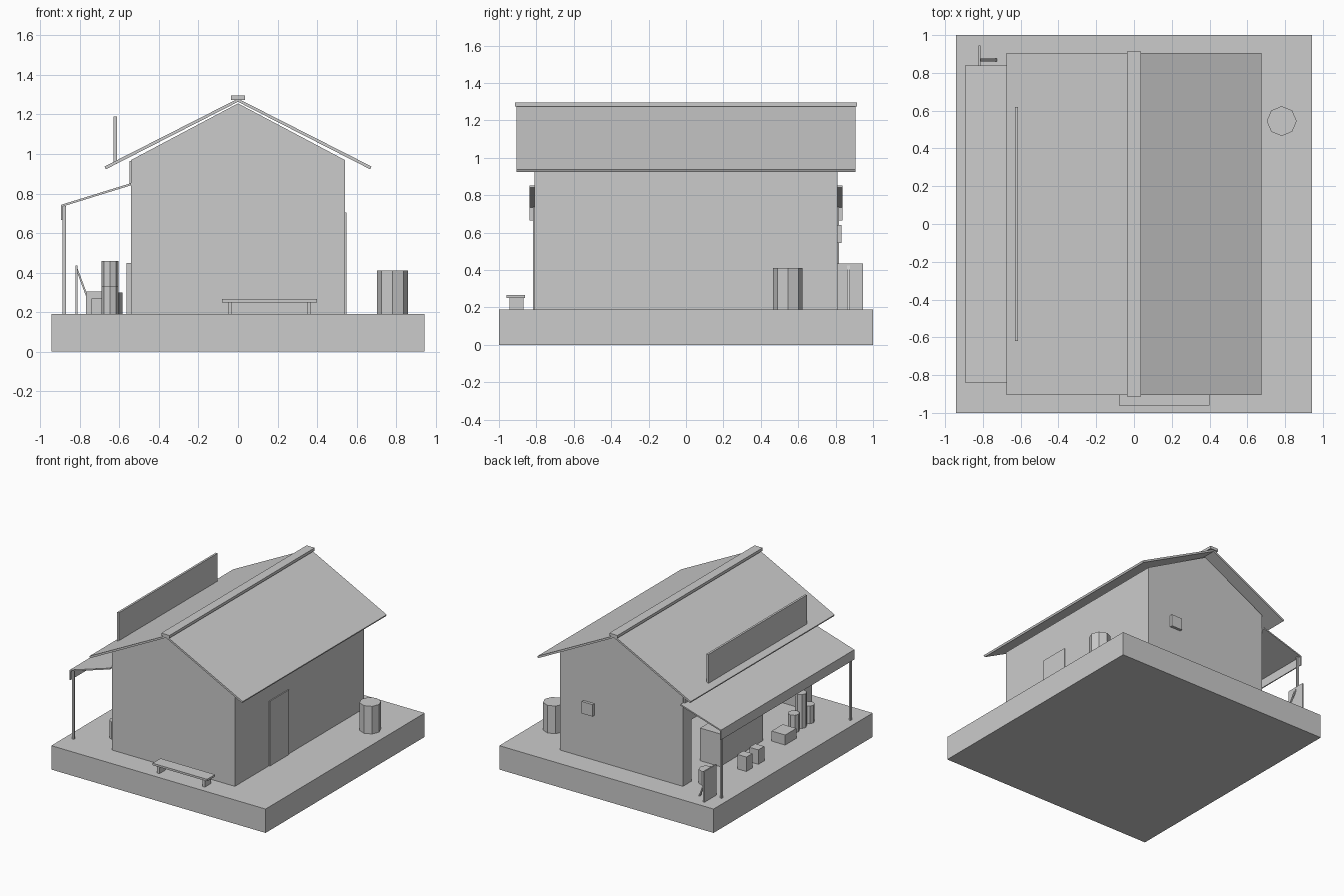
import bpy, bmesh
from mathutils import Vector

cube = bpy.data.objects.get("Cube")
if cube:
    bpy.data.objects.remove(cube, do_unlink=True)

grey = bpy.data.materials.new("plain grey")
grey.use_nodes = True
grey.diffuse_color = (0.6, 0.6, 0.6, 1)
grey.node_tree.nodes["Principled BSDF"].inputs["Base Color"].default_value = (0.6, 0.6, 0.6, 1)

FLOOR = 0.19


def finish(name, bm):
    bmesh.ops.recalc_face_normals(bm, faces=bm.faces[:])
    mesh = bpy.data.meshes.new(name)
    bm.to_mesh(mesh)
    bm.free()
    mesh.materials.append(grey)
    obj = bpy.data.objects.new(name, mesh)
    bpy.context.collection.objects.link(obj)
    return obj


def prism(name, profile, y0, y1):
    """Extrude an x-z outline along y."""
    bm = bmesh.new()
    face = bm.faces.new([bm.verts.new((x, y0, z)) for x, z in profile])
    new = bmesh.ops.extrude_face_region(bm, geom=[face])["geom"]
    verts = [v for v in new if isinstance(v, bmesh.types.BMVert)]
    bmesh.ops.translate(bm, verts=verts, vec=Vector((0, y1 - y0, 0)))
    return finish(name, bm)


def box(name, x0, x1, y0, y1, z0, z1):
    return prism(name, [(x0, z0), (x1, z0), (x1, z1), (x0, z1)], y0, y1)


def drum(name, x, y, radius, top):
    """Eight-sided cylinder standing on the floor."""
    bm = bmesh.new()
    bmesh.ops.create_cone(bm, cap_ends=True, segments=8, radius1=radius,
                          radius2=radius, depth=top - FLOOR)
    bmesh.ops.translate(bm, verts=bm.verts[:], vec=(x, y, (top + FLOOR) / 2))
    return finish(name, bm)


# Ground slab
box("ground_slab", -0.943, 0.943, -1, 1, 0, FLOOR)

# Gable walls, solid side wall and open shop side
W, D, T, EAVE = 0.54, 0.81, 0.04, 0.97
gable = [(-W, FLOOR), (W, FLOOR), (W, EAVE), (0, 1.256), (-W, EAVE)]
prism("front_wall", gable, -D, -D + T)
prism("back_wall", gable, D - T, D)
box("side_wall", W - T, W, -D + T, D - T, FLOOR, EAVE)
box("shop_lintel", -W, -W + T, -D + T, D - T, 0.68, EAVE)
for side, label in ((-1, "front"), (1, "back")):
    ys = sorted((side * 0.7, side * (D - T)))
    box("shop_pillar_" + label, -W, -W + T, *ys, FLOOR, 0.68)
box("awning_ledger", -0.55, -W, -0.8, 0.8, 0.84, 0.965)

# Roof slopes and ridge cap
for side, label in ((1, "left"), (-1, "right")):
    slope = [(0, 1.28), (0.675, 0.937), (0.668, 0.923), (0, 1.264)]
    prism("roof_" + label, [(side * x, z) for x, z in slope], -0.905, 0.905)
box("ridge_cap", -0.036, 0.036, -0.913, 0.913, 1.273, 1.295)

# Sign board standing on the roof
box("roof_sign", -0.63, -0.613, -0.62, 0.62, 0.95, 1.19)

# Awning with valance and posts
prism("awning", [(-0.54, 0.853), (-0.54, 0.842), (-0.895, 0.732), (-0.895, 0.743)], -0.838, 0.838)
box("awning_valance", -0.895, -0.887, -0.838, 0.838, 0.665, 0.74)
for y, label in ((-0.81, "front"), (0.81, "back")):
    box("awning_post_" + label, -0.887, -0.871, y - 0.008, y + 0.008, FLOOR, 0.738)

# Counter in the opening
box("counter", -0.565, -0.39, -0.16, 0.38, FLOOR, 0.45)

# Side door and back vent
box("side_door", W, 0.548, -0.38, -0.14, FLOOR, 0.705)
box("back_vent", 0.24, 0.335, D, 0.832, 0.545, 0.64)

# Bench at the front
box("bench_seat", -0.08, 0.4, -0.96, -0.86, 0.25, 0.266)
for x in (-0.04, 0.36):
    box("bench_leg", x - 0.01, x + 0.01, -0.945, -0.87, FLOOR, 0.25)

# Barrel, jars and tub
drum("barrel", 0.782, 0.545, 0.079, 0.41)
for y, top in ((-0.43, 0.33), (-0.52, 0.46), (-0.62, 0.33)):
    drum("jar", -0.647, y, 0.043, top)
drum("tub", -0.64, 0.66, 0.055, 0.30)

# Stools and low crate under the awning
for y in (0.115, 0.265):
    box("stool", -0.77, -0.69, y, y + 0.075, FLOOR, 0.305)
box("low_crate", -0.74, -0.62, -0.33, -0.19, FLOOR, 0.27)

# Standing sign with a rear brace
box("standing_sign", -0.823, -0.813, 0.79, 0.945, FLOOR, 0.435)
prism("sign_brace", [(-0.815, 0.43), (-0.815, 0.405), (-0.735, FLOOR), (-0.725, FLOOR)], 0.86, 0.876)
